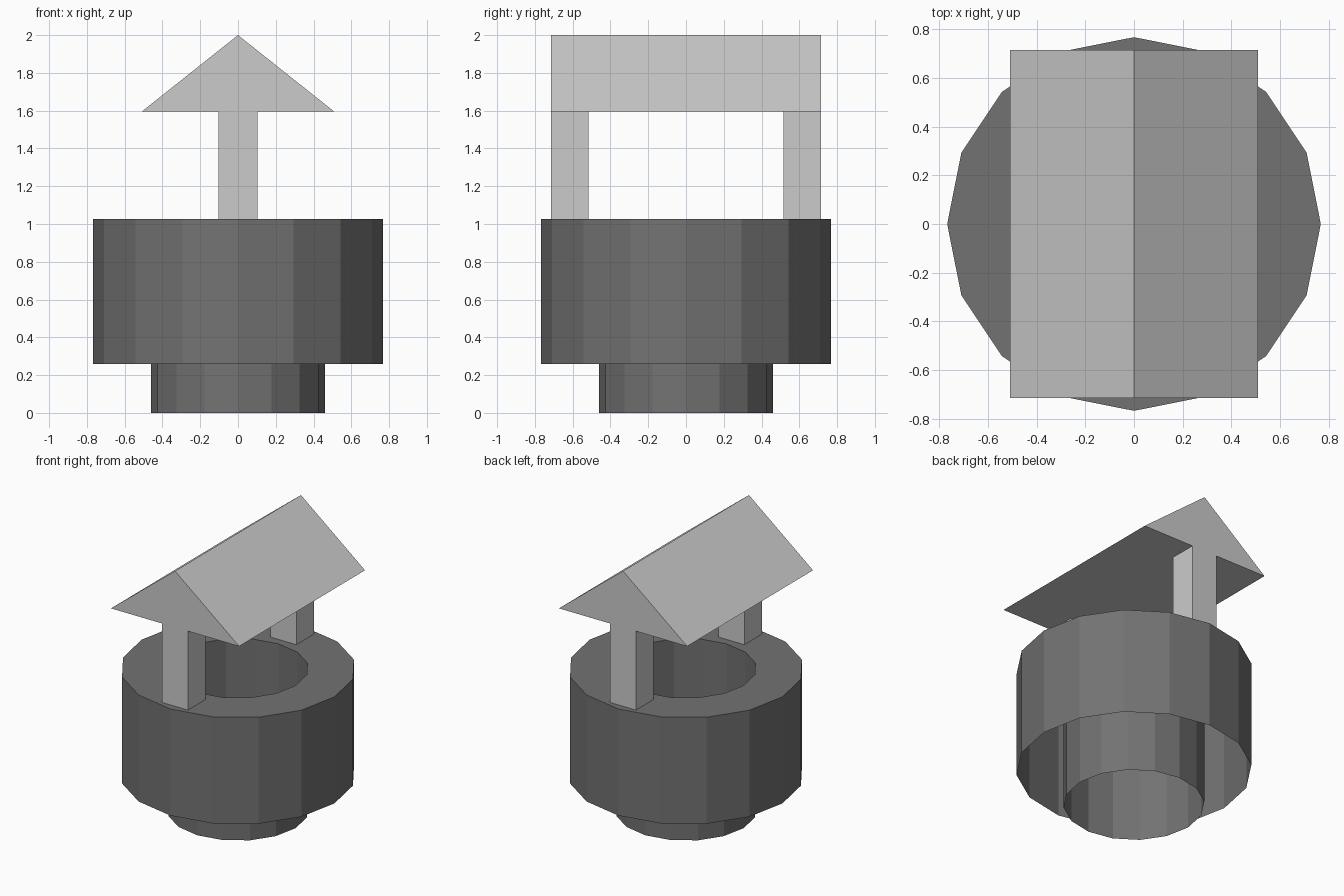
import bpy, bmesh
from math import cos, sin, pi

if "Cube" in bpy.data.objects:
    bpy.data.objects.remove(bpy.data.objects["Cube"])

SIDES = 16


def finish(bm, name, mat=None):
    mesh = bpy.data.meshes.new(name)
    bmesh.ops.recalc_face_normals(bm, faces=bm.faces)
    bm.to_mesh(mesh)
    bm.free()
    obj = bpy.data.objects.new(name, mesh)
    bpy.context.collection.objects.link(obj)
    if mat:
        mesh.materials.append(mat)
    return obj


def lathe(name, profile, mat):
    """Open shell revolved around z from (radius, z) points."""
    bm = bmesh.new()
    rings = [[bm.verts.new((r * cos(2 * pi * i / SIDES), r * sin(2 * pi * i / SIDES), z))
              for i in range(SIDES)] for r, z in profile]
    for a, b in zip(rings, rings[1:]):
        for i in range(SIDES):
            j = (i + 1) % SIDES
            bm.faces.new((a[i], a[j], b[j], b[i]))
    return finish(bm, name, mat)


def prism(name, profile, y0, y1, mat=None):
    """Closed (x, z) profile extruded along y."""
    bm = bmesh.new()
    face = bm.faces.new([bm.verts.new((x, y0, z)) for x, z in profile])
    ext = bmesh.ops.extrude_face_region(bm, geom=[face], use_keep_orig=True)
    verts = [v for v in ext["geom"] if isinstance(v, bmesh.types.BMVert)]
    bmesh.ops.translate(bm, verts=verts, vec=(0, y1 - y0, 0))
    return finish(bm, name, mat)


stone = bpy.data.materials.new("dark_stone")
stone.diffuse_color = (0.17, 0.17, 0.17, 1)
stone.use_nodes = True
stone.node_tree.nodes["Principled BSDF"].inputs["Base Color"].default_value = stone.diffuse_color

# Well wall: outer skirt open below, flat rim, inner shaft reaching the ground
lathe("well_wall", [(0.768, 0.26), (0.768, 1.027), (0.46, 1.027), (0.46, 0)], stone)

# Two posts standing on the rim
for name, s in (("front_post", -1), ("back_post", 1)):
    prism(name, [(-0.103, 1.027), (0.103, 1.027), (0.103, 1.595), (-0.103, 1.595)],
          *sorted((s * 0.516, s * 0.716)))

# Gabled roof
prism("roof", [(-0.51, 1.595), (0.51, 1.595), (0, 2.0)], -0.716, 0.716)
